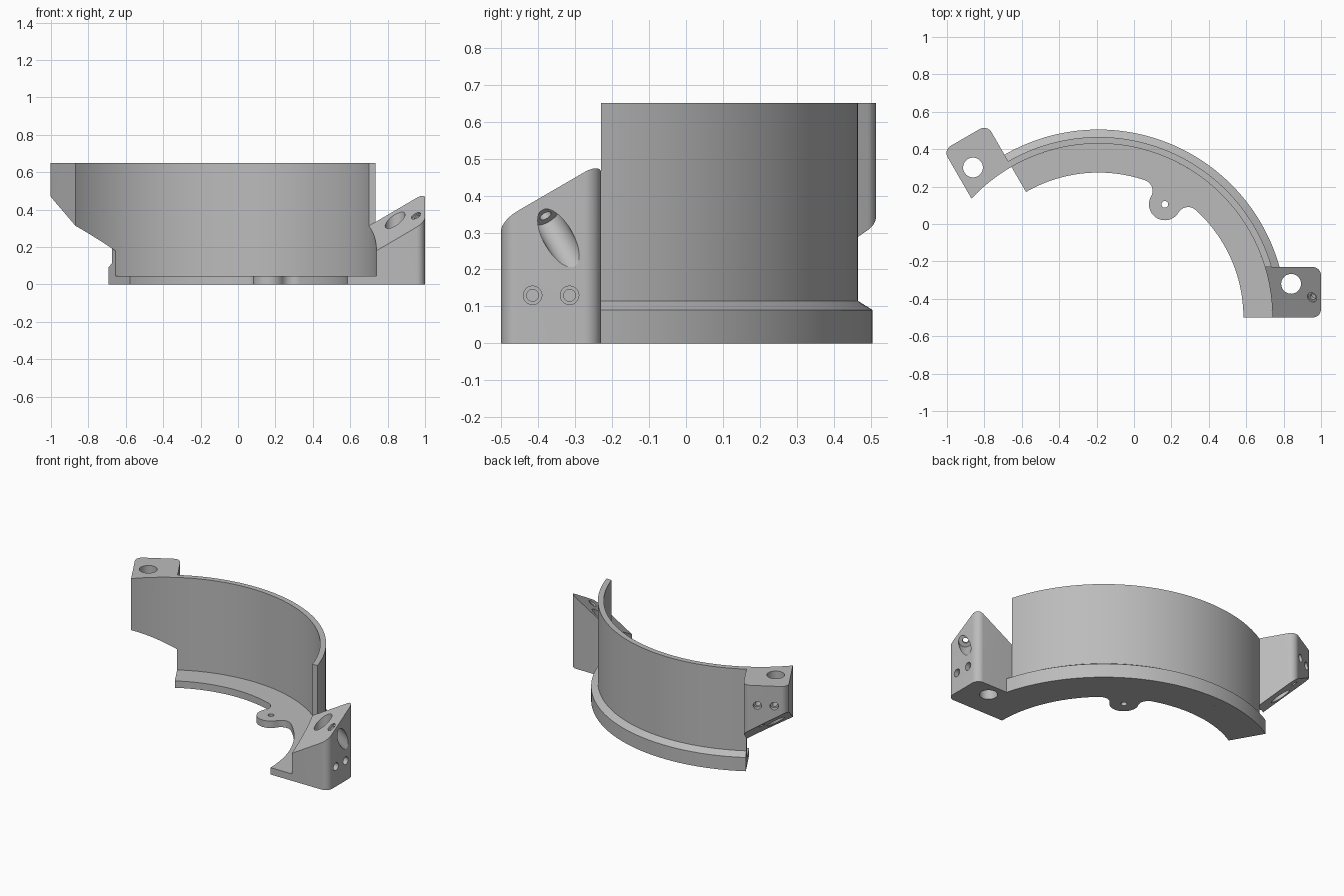
import bpy, bmesh
from math import radians, degrees, sin, cos, asin, acos, atan2
from mathutils import Vector, Matrix

cube = bpy.data.objects.get("Cube")
if cube:
    bpy.data.objects.remove(cube, do_unlink=True)

# Shared dimensions, measured from the ring's axis
CENTRE = (-0.19, -0.5, 0)
R_BASE, R_IN, R_OUT, R_RIM = 0.775, 0.93, 0.965, 1.005
SPAN, DEPTH, REACH, HEIGHT = 120, 0.27, 1.19, 0.65
NORMAL = Vector((-0.587, -0.58, 1))

grey = bpy.data.materials.new("light_grey")
grey.use_nodes = True
colour = (0.5, 0.5, 0.5, 1)
grey.diffuse_color = colour
grey.node_tree.nodes["Principled BSDF"].inputs["Base Color"].default_value = colour


def make_object(name, bm):
    bmesh.ops.recalc_face_normals(bm, faces=bm.faces)
    mesh = bpy.data.meshes.new(name)
    bm.to_mesh(mesh)
    bm.free()
    mesh.materials.append(grey)
    obj = bpy.data.objects.new(name, mesh)
    bpy.context.collection.objects.link(obj)
    return obj


def arc(cx, cy, r, start, end, n):
    angles = [radians(start + (end - start) * i / n) for i in range(n + 1)]
    return [(cx + r * cos(a), cy + r * sin(a)) for a in angles]


def prism(name, outline, bottom, top):
    """Upright prism whose end heights are functions of x and y."""
    bm = bmesh.new()
    low = [bm.verts.new((x, y, bottom(x, y))) for x, y in outline]
    high = [bm.verts.new((x, y, top(x, y))) for x, y in outline]
    bm.faces.new(low[::-1])
    bm.faces.new(high)
    n = len(outline)
    for i in range(n):
        j = (i + 1) % n
        bm.faces.new((low[i], low[j], high[j], high[i]))
    return make_object(name, bm)


def drill(obj, start, end, radius):
    start, end = Vector(start), Vector(end)
    axis = end - start
    turn = axis.to_track_quat('Z', 'Y').to_matrix().to_4x4()
    bm = bmesh.new()
    bmesh.ops.create_cone(bm, cap_ends=True, segments=40, radius1=radius, radius2=radius,
                          depth=axis.length, matrix=Matrix.Translation((start + end) / 2) @ turn)
    cutter = make_object("hole_cutter", bm)
    cutter.hide_render = True
    mod = obj.modifiers.new("hole", 'BOOLEAN')
    mod.operation, mod.solver, mod.object = 'DIFFERENCE', 'EXACT', cutter
    bpy.context.view_layer.objects.active = obj
    bpy.ops.object.modifier_apply(modifier=mod.name)
    bpy.data.objects.remove(cutter, do_unlink=True)


def level(z):
    return lambda x, y: z


def slope(x, y):
    return 0.18 + 0.587 * (x - R_IN) + 0.58 * y


# Base ring with a filleted round tab on its inner edge
tab = Vector((0.355, 0.605))
tab_r, fillet = 0.085, 0.06
mid = degrees(atan2(tab.y, tab.x))
rho, dist = R_BASE - fillet, tab_r + fillet
half = degrees(acos((rho ** 2 + tab.length ** 2 - dist ** 2) / (2 * rho * tab.length)))
f1, f2 = (Vector((cos(radians(a)), sin(radians(a)))) * rho for a in (mid + half, mid - half))
s1 = degrees(atan2(f1.y - tab.y, f1.x - tab.x)) % 360
outline = arc(0, 0, R_IN, 0, SPAN, 80)
outline += arc(0, 0, R_BASE, SPAN, mid + half, 32)
outline += arc(*f1, fillet, mid + half, s1 - 180, 10)[1:]
outline += arc(*tab, tab_r, s1, 2 * mid + 360 - s1, 28)[1:]
outline += arc(*f2, fillet, 2 * mid + 180 - s1, mid - half, 10)[1:]
outline += arc(0, 0, R_BASE, mid - half, 0, 32)[1:]
base = prism("base_ring", outline, level(0), level(0.045))
drill(base, (*tab, -0.1), (*tab, 0.1), 0.018)

# Tall curved wall with a chamfered rim at its foot
profile = [(R_IN, 0), (R_RIM, 0), (R_RIM, 0.09), (R_OUT, 0.115), (R_OUT, HEIGHT), (R_IN, HEIGHT)]
bm = bmesh.new()
rows = []
steps = 80
for r, z in profile:
    ring = arc(0, 0, r, degrees(asin(DEPTH / r)), SPAN, steps)
    rows.append([bm.verts.new((x, y, z)) for x, y in ring])
for i, row in enumerate(rows):
    after = rows[(i + 1) % len(rows)]
    for k in range(steps):
        bm.faces.new((row[k], row[k + 1], after[k + 1], after[k]))
for k in (0, steps):
    bm.faces.new([row[k] for row in rows])
wall = make_object("curved_wall", bm)

# Mating end blocks, sharing one sloped joint plane
round_r = 0.045
cx = REACH - round_r
block = arc(cx, round_r, round_r, -90, 0, 10)
block += arc(cx, DEPTH - round_r, round_r, 0, 90, 10)
block += arc(0, 0, R_IN, degrees(asin(DEPTH / R_IN)), 0, 14)
lower = prism("left_lower_block", block, level(0), slope)
upper = prism("right_upper_block", block, slope, level(HEIGHT))


def on_screw(t):
    return Vector((REACH, 0.155, 0.285)) + NORMAL * t


for obj, z in ((lower, 0.13), (upper, 0.52)):
    # Vertical pin hole and two stepped side holes
    drill(obj, (1.03, 0.18, -0.1), (1.03, 0.18, 0.8), 0.053)
    for y in (0.085, 0.185):
        drill(obj, (REACH - 0.1, y, z), (REACH + 0.1, y, z), 0.016)
        drill(obj, (REACH - 0.03, y, z), (REACH + 0.1, y, z), 0.025)

# Slanted screw pocket and its matching hole across the joint
drill(lower, on_screw(0.06), on_screw(-0.25), 0.04)
drill(lower, on_screw(0.04), on_screw(0.15), 0.017)
drill(lower, on_screw(0.075), on_screw(0.15), 0.028)
drill(upper, on_screw(0.03), on_screw(0.17), 0.02)

# Place every part and smooth the curved faces
upper.rotation_euler.z = radians(SPAN)
bpy.ops.object.select_all(action='DESELECT')
for obj in (base, wall, lower, upper):
    obj.location = CENTRE
    obj.select_set(True)
bpy.context.view_layer.objects.active = wall
bpy.ops.object.shade_smooth_by_angle(angle=radians(25))
